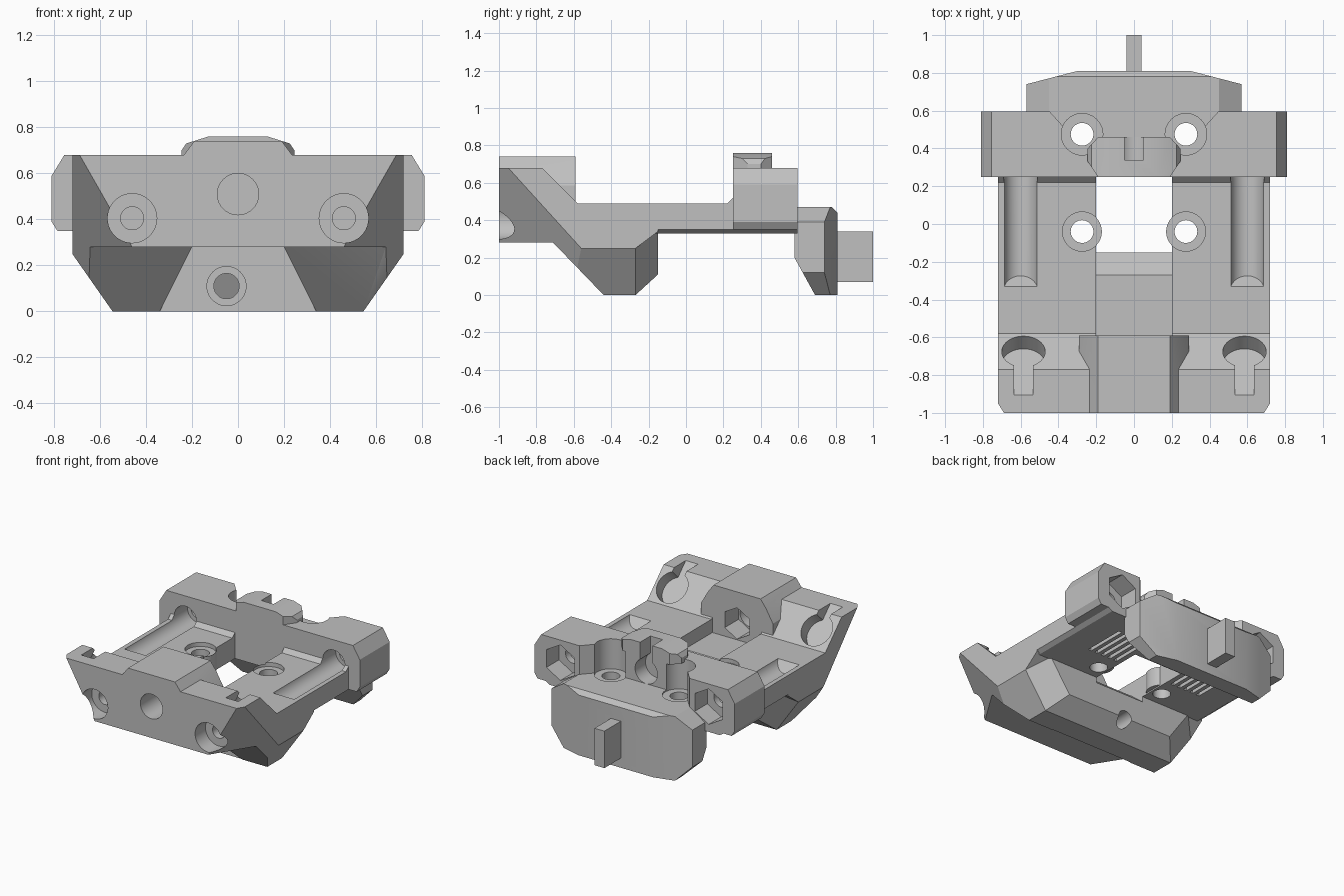
import bpy, bmesh, math
from mathutils import Vector, Matrix

if "Cube" in bpy.data.objects:
    bpy.data.objects.remove(bpy.data.objects["Cube"], do_unlink=True)

grey = bpy.data.materials.new("mid_grey")
grey.use_nodes = True
grey.diffuse_color = (0.53, 0.53, 0.53, 1)
grey.node_tree.nodes["Principled BSDF"].inputs["Base Color"].default_value = grey.diffuse_color


def ngon(u, v, r, n=40, turn=0.0):
    return [(u + r * math.cos(turn + i * math.tau / n), v + r * math.sin(turn + i * math.tau / n))
            for i in range(n)]


def box(u0, u1, v0, v1):
    return [(u0, v0), (u1, v0), (u1, v1), (u0, v1)]


def sym(half):
    """Close a right-hand outline with its left-hand mirror."""
    return half + [(-u, v) for u, v in reversed(half)]


def prism(name, outline, axis, lo, hi, clips=(), keep=(0, 0, 0), matrix=None):
    """Extrude an outline along an axis, then slice its corners symmetrically."""
    place = {"x": lambda u, v, w: (w, u, v),
             "y": lambda u, v, w: (u, w, v),
             "z": lambda u, v, w: (u, v, w)}[axis]
    bm = bmesh.new()
    face = bm.faces.new([bm.verts.new(place(u, v, lo)) for u, v in outline])
    ext = bmesh.ops.extrude_face_region(bm, geom=[face])["geom"]
    bmesh.ops.translate(bm, verts=[g for g in ext if isinstance(g, bmesh.types.BMVert)],
                        vec=place(0, 0, hi - lo))
    bmesh.ops.recalc_face_normals(bm, faces=bm.faces)
    for clip in clips:
        for side in (1, -1):
            a, b, c = [Vector((p[0] * side, p[1], p[2])) for p in clip]
            no = (b - a).cross(c - a).normalized()
            if no.dot(Vector(keep) - a) > 0:
                no = -no
            bmesh.ops.bisect_plane(bm, geom=bm.verts[:] + bm.edges[:] + bm.faces[:], dist=1e-5,
                                   plane_co=a, plane_no=no, clear_outer=True)
            rim = [e for e in bm.edges if e.is_boundary]
            if rim:
                bmesh.ops.holes_fill(bm, edges=rim, sides=0)
    bmesh.ops.recalc_face_normals(bm, faces=bm.faces)
    if matrix:
        bm.transform(matrix)
    mesh = bpy.data.meshes.new(name)
    bm.to_mesh(mesh)
    bm.free()
    mesh.materials.append(grey)
    obj = bpy.data.objects.new(name, mesh)
    bpy.context.collection.objects.link(obj)
    return obj


def combine(target, tool, operation):
    mod = target.modifiers.new("join", "BOOLEAN")
    mod.operation, mod.solver, mod.object = operation, "EXACT", tool
    bpy.context.view_layer.objects.active = target
    bpy.ops.object.modifier_apply(modifier=mod.name)
    bpy.data.objects.remove(tool, do_unlink=True)


def add(*args, **kw):
    combine(body, prism(*args, **kw), "UNION")


def cut(*args, **kw):
    combine(body, prism("cutter", *args, **kw), "DIFFERENCE")


# Front wall and floor slab, sharing the sloped front corner slice
corner = [(0.72, -0.95, 0.68), (0.72, -0.56, 0.25), (0.46, -1, 0.28)]
mid = (0, -0.4, 0.2)
body = prism("carriage_body", [(-1, 0.28), (-1, 0.68), (-0.77, 0.68), (-0.56, 0.47), (-0.56, 0.28)],
             "x", -0.72, 0.72, [corner], mid)
add("floor_slab", [(-0.71, 0.28), (-0.56, 0.25), (-0.27, 0.25), (-0.15, 0.34), (-0.15, 0.49),
                   (-0.71, 0.49)], "x", -0.72, 0.72, [corner], mid)

# Keel below the slab, tapered at the sides, with an upright recess in its sloped front
taper = [(0.72, 0, 0.25), (0.545, 0, 0), (0.545, 1, 0)]
keel_back = [(0.72, -0.27, 0.25), (0.545, -0.27, 0), (0.5, -0.15, 0.2)]
add("keel", [(-0.71, 0.28), (-0.44, 0), (-0.27, 0), (-0.15, 0.11), (-0.15, 0.36), (-0.7, 0.36)],
    "x", -0.72, 0.72, [corner, taper, keel_back], mid)
cut(sym([(0.34, 0), (0.2, 0.28)]), "y", -0.9, -0.435)

# Deck with a fillet at the rear block, its window and the stepped centre channel
add("deck", sym([(0.69, 0.33), (0.72, 0.35), (0.72, 0.49)]), "y", -0.3, 0.595)
add("deck_fillet", [(0.2, 0.45), (0.22, 0.49), (0.25, 0.52), (0.3, 0.52), (0.3, 0.45)],
    "x", -0.72, 0.72)
cut(box(-0.2, 0.2, -0.15, 0.25), "z", 0.2, 0.8)
cut([(-0.59, 0.39), (-0.27, 0.39), (-0.15, 0.29), (-0.1, 0.29), (-0.1, 0.6), (-0.59, 0.6)],
    "x", -0.2, 0.2)

# Front nut boss
add("nut_boss", sym([(0.2, 0.39), (0.29, 0.48), (0.29, 0.585), (0.235, 0.68), (0.19, 0.74)]),
    "y", -1, -0.59)

# Rear block with ears
add("rear_block", sym([(0.785, 0.35), (0.81, 0.39), (0.81, 0.59), (0.755, 0.68)]), "y", 0.25, 0.595)

# Rear flap and tab
add("rear_flap", sym([(0.45, 0), (0.57, 0.12), (0.57, 0.39), (0.45, 0.47)]), "y", 0.58, 0.81,
    [[(0.57, 0.74, 0), (0.3, 0.81, 0), (0.3, 0.81, 0.4)],
     [(0, 0.58, 0.2), (1, 0.58, 0.2), (0, 0.69, 0)],
     [(0, 0.78, 0.47), (1, 0.78, 0.47), (0, 0.81, 0.44)]], (0, 0.68, 0.25))
add("tab", box(-0.04, 0.04, 0.07, 0.34), "y", 0.78, 1.0)

# Raised catch on the rear block, with screw scoops beside it
cut(sym([(0.3, 0.46), (0.36, 0.5), (0.46, 0.61)]), "z", 0.47, 1)
for s in (1, -1):
    cut(ngon(0.275 * s, 0.475, 0.11), "z", 0.46, 1)
add("catch", sym([(0.245, 0.66), (0.245, 0.7), (0.225, 0.73), (0.13, 0.76)]), "y", 0.25, 0.46,
    [[(0.245, 0.4, 0), (0.19, 0.46, 0), (0.19, 0.46, 1)],
     [(0.245, 0.33, 0), (0.19, 0.25, 0), (0.19, 0.25, 1)]], (0, 0.35, 0.7))
cut(box(-0.05, 0.05, 0.34, 0.5), "z", 0.55, 1)
cut(ngon(0, 0.56, 0.09), "y", 0.34, 0.5)

for s in (1, -1):
    # Deck screw seats
    add("screw_seat", ngon(0.275 * s, -0.04, 0.105), "z", 0.34, 0.48)
    cut(ngon(0.275 * s, -0.04, 0.104), "z", 0.46, 0.6)
    for y in (-0.04, 0.475):
        cut(ngon(0.275 * s, y, 0.06), "z", 0.2, 0.6)
    # Rod grooves, with a sloped front end, and nut pockets in the ears
    cut(ngon(0.6 * s, 0.515, 0.09), "y", -0.33, 0.4,
        [[(0, -0.33, 0.49), (1, -0.33, 0.49), (0, -0.27, 0.42)]], (0, 0, 0.5))
    cut(ngon(0.6 * s, 0.515, 0.13, 6, math.pi / 6), "y", 0.45, 0.7)
    cut(ngon(0.6 * s, 0.515, 0.06), "y", 0.35, 0.5)
    # Keyhole pockets in the sloped back of the front wall
    tilt = Matrix.Translation((0.585 * s, -0.675, 0.585)) @ Matrix.Rotation(-math.pi / 4, 4, "X")
    cut(ngon(0, 0, 0.115), "z", -0.095, 0.15, matrix=tilt)
    cut(box(-0.05, 0.05, -0.4, 0), "z", -0.095, 0.3, matrix=tilt)
    # Front counterbores
    cut(ngon(0.46 * s, 0.405, 0.107), "y", -1.1, -0.88)
    cut(ngon(0.46 * s, 0.405, 0.05), "y", -1.1, -0.65)
    # Belt grooves under the deck
    for i in range(5):
        x = s * (0.25 + 0.055 * i)
        cut(box(x - 0.013, x + 0.013, 0.1, 0.42), "z", 0.3, 0.37)

# Centre bore, its nut pocket, and the keel screw hole
cut(ngon(0, 0.51, 0.09), "y", -1.1, -0.5)
cut(ngon(0, 0.51, 0.115, 6, math.pi / 6), "y", -0.75, -0.5)
cut(ngon(-0.05, 0.11, 0.085), "y", -0.9, -0.38)
cut(ngon(-0.05, 0.11, 0.055), "y", -0.9, -0.1)

bpy.ops.object.select_all(action="DESELECT")
body.select_set(True)
bpy.context.view_layer.objects.active = body
bpy.ops.object.shade_smooth_by_angle(angle=math.radians(25))
